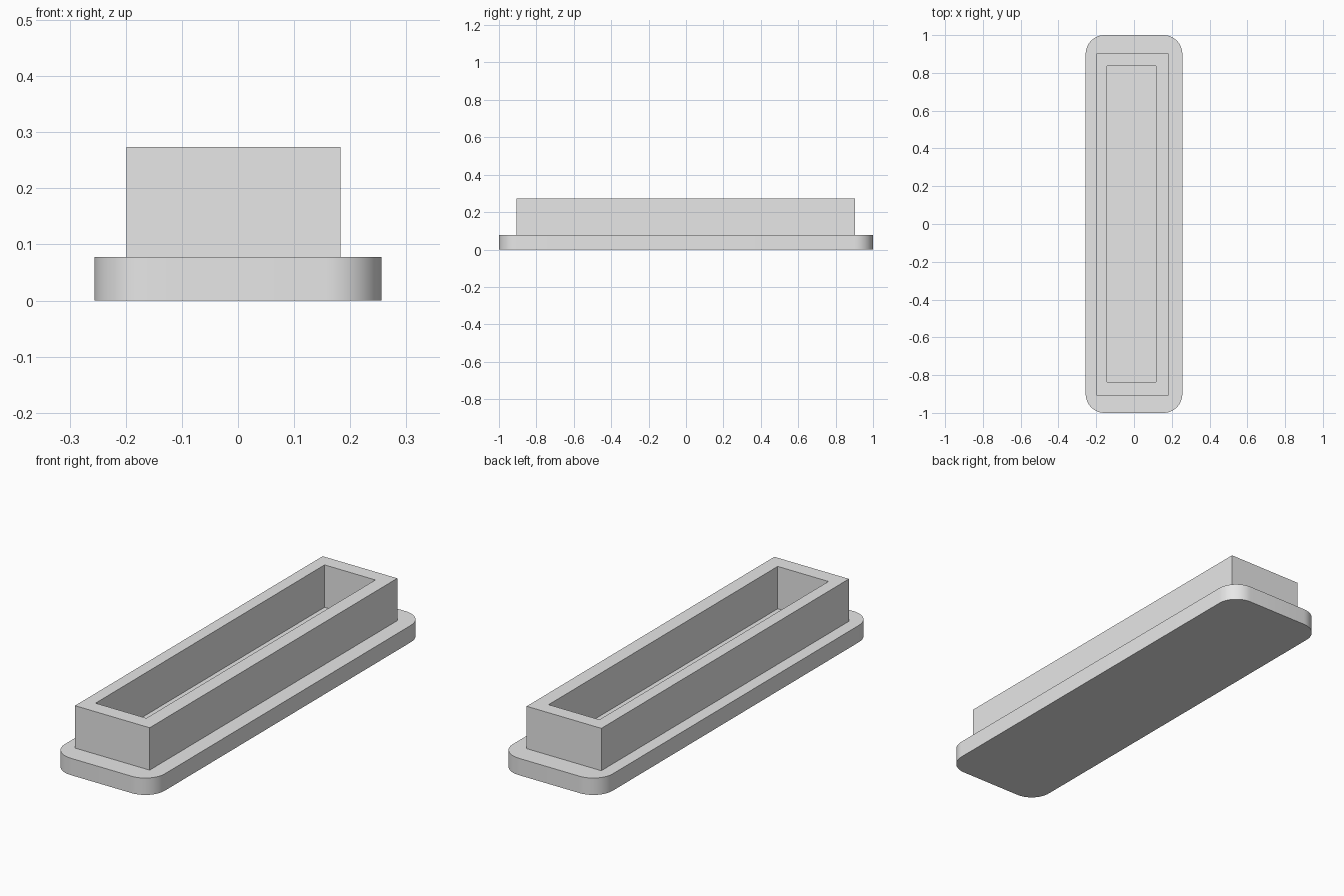
import bpy, bmesh, math

cube = bpy.data.objects.get("Cube")
if cube:
    bpy.data.objects.remove(cube, do_unlink=True)

grey = bpy.data.materials.new("light_grey")
grey.use_nodes = True
colour = (0.8, 0.8, 0.8, 1)
grey.diffuse_color = colour
grey.node_tree.nodes["Principled BSDF"].inputs["Base Color"].default_value = colour

BASE_TOP, RIM_TOP = 0.078, 0.274


def add_object(name, bm):
    bmesh.ops.recalc_face_normals(bm, faces=bm.faces)
    mesh = bpy.data.meshes.new(name)
    bm.to_mesh(mesh)
    bm.free()
    mesh.materials.append(grey)
    obj = bpy.data.objects.new(name, mesh)
    bpy.context.collection.objects.link(obj)
    return obj


def rectangle(bm, x0, x1, y0, y1, z):
    return [bm.verts.new((x, y, z)) for x, y in ((x0, y0), (x1, y0), (x1, y1), (x0, y1))]


def bridge(bm, a, b):
    for i in range(4):
        j = (i + 1) % 4
        bm.faces.new((a[i], a[j], b[j], b[i]))


# Flat base plate with rounded corners
bm = bmesh.new()
low = rectangle(bm, -0.256, 0.256, -1, 1, 0)
high = rectangle(bm, -0.256, 0.256, -1, 1, BASE_TOP)
bridge(bm, low, high)
bm.faces.new(low)
bm.faces.new(high)
corners = [e for e in bm.edges if abs(e.verts[0].co.z - e.verts[1].co.z) > 0.01]
bmesh.ops.bevel(bm, geom=corners, offset=0.1, segments=12, profile=0.5, affect="EDGES")
base = add_object("base_plate", bm)
bpy.context.view_layer.objects.active = base
base.select_set(True)
bpy.ops.object.shade_smooth_by_angle(angle=math.radians(30))

# Open rectangular wall, slightly off centre, sunk a little into the plate
bm = bmesh.new()
outer = (-0.199, 0.183, -0.907, 0.903)
inner = (-0.143, 0.117, -0.837, 0.837)
bottom = BASE_TOP - 0.01
rings = [rectangle(bm, *size, z) for size, z in
         ((outer, bottom), (outer, RIM_TOP), (inner, RIM_TOP), (inner, bottom))]
for i in range(4):
    bridge(bm, rings[i], rings[(i + 1) % 4])
add_object("raised_wall", bm)
